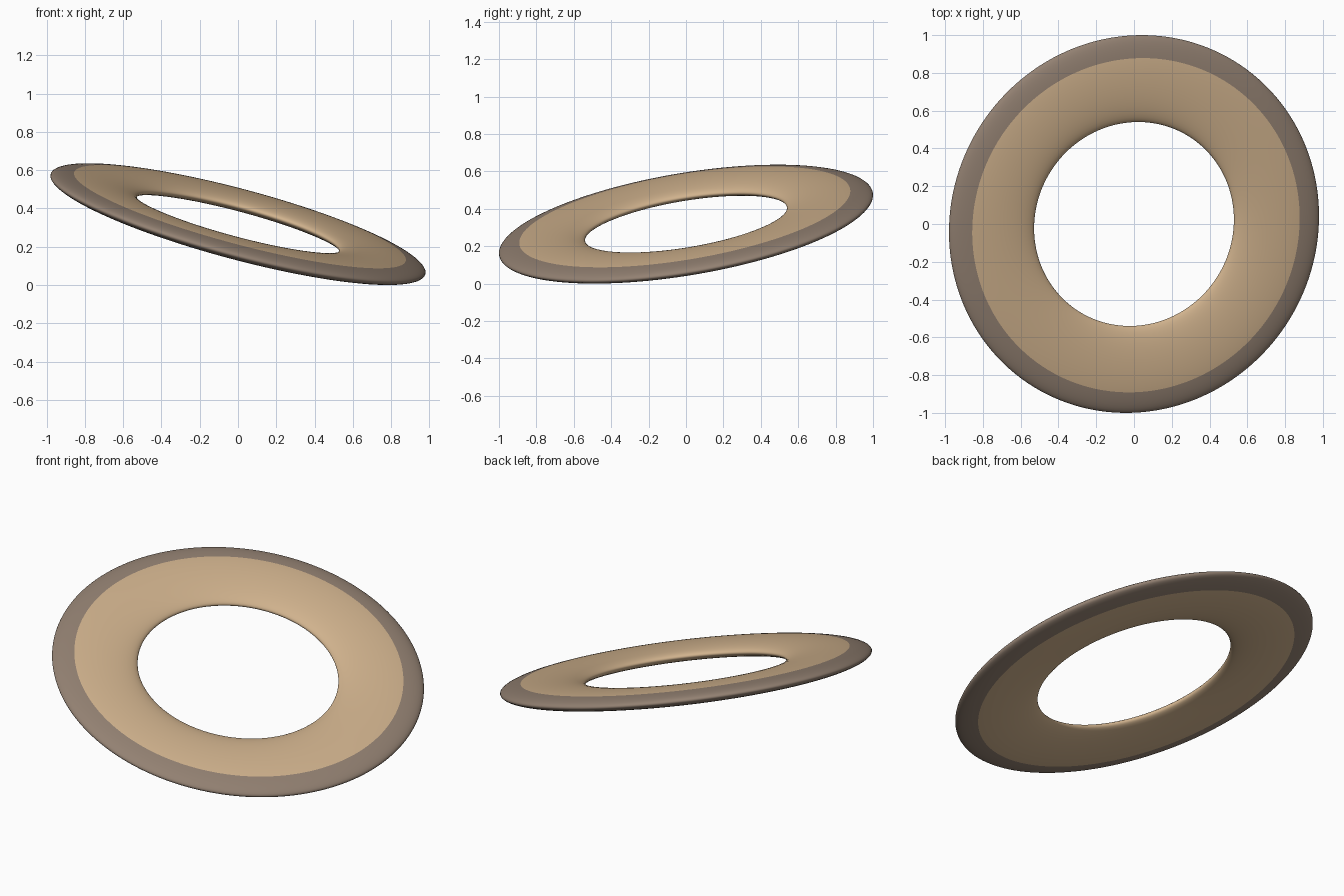
import bpy
import math
from mathutils import Vector

if "Cube" in bpy.data.objects:
    bpy.data.objects.remove(bpy.data.objects["Cube"])

CENTRE_R, HALF_W, HALF_T = 0.78, 0.233, 0.047   # flattened tube section
MAJOR, MINOR = 160, 48
BAND = math.radians(61)                         # outer band half-angle


def material(name, rgb):
    m = bpy.data.materials.new(name)
    lin = [((c / 255 + 0.055) / 1.055) ** 2.4 for c in rgb]
    m.diffuse_color = (*lin, 1)
    m.use_nodes = True
    m.node_tree.nodes["Principled BSDF"].inputs["Base Color"].default_value = m.diffuse_color
    return m


# Flattened ring
bpy.ops.mesh.primitive_torus_add(major_segments=MAJOR, minor_segments=MINOR,
                                 major_radius=CENTRE_R, minor_radius=HALF_W)
ring = bpy.context.object
ring.name = "tilted_ring"
mesh = ring.data
mesh.materials.clear()
mesh.materials.append(material("tan", (208, 178, 141)))
mesh.materials.append(material("grey brown rim", (147, 129, 114)))

# Outer rim band, chosen by angle around the tube
for f in mesh.polygons:
    r = math.hypot(f.center.x, f.center.y) - CENTRE_R
    f.material_index = 1 if abs(math.atan2(f.center.z, r)) < BAND else 0
    f.use_smooth = True

# Flatten, then tilt towards right and front
normal = Vector((0.255, -0.16, 0.954)).normalized()
rot = Vector((0, 0, 1)).rotation_difference(normal)
for v in mesh.vertices:
    v.co.z *= HALF_T / HALF_W
    v.co = rot @ v.co

# Rest on the ground
low = min(v.co.z for v in mesh.vertices)
for v in mesh.vertices:
    v.co.z -= low
mesh.update()
